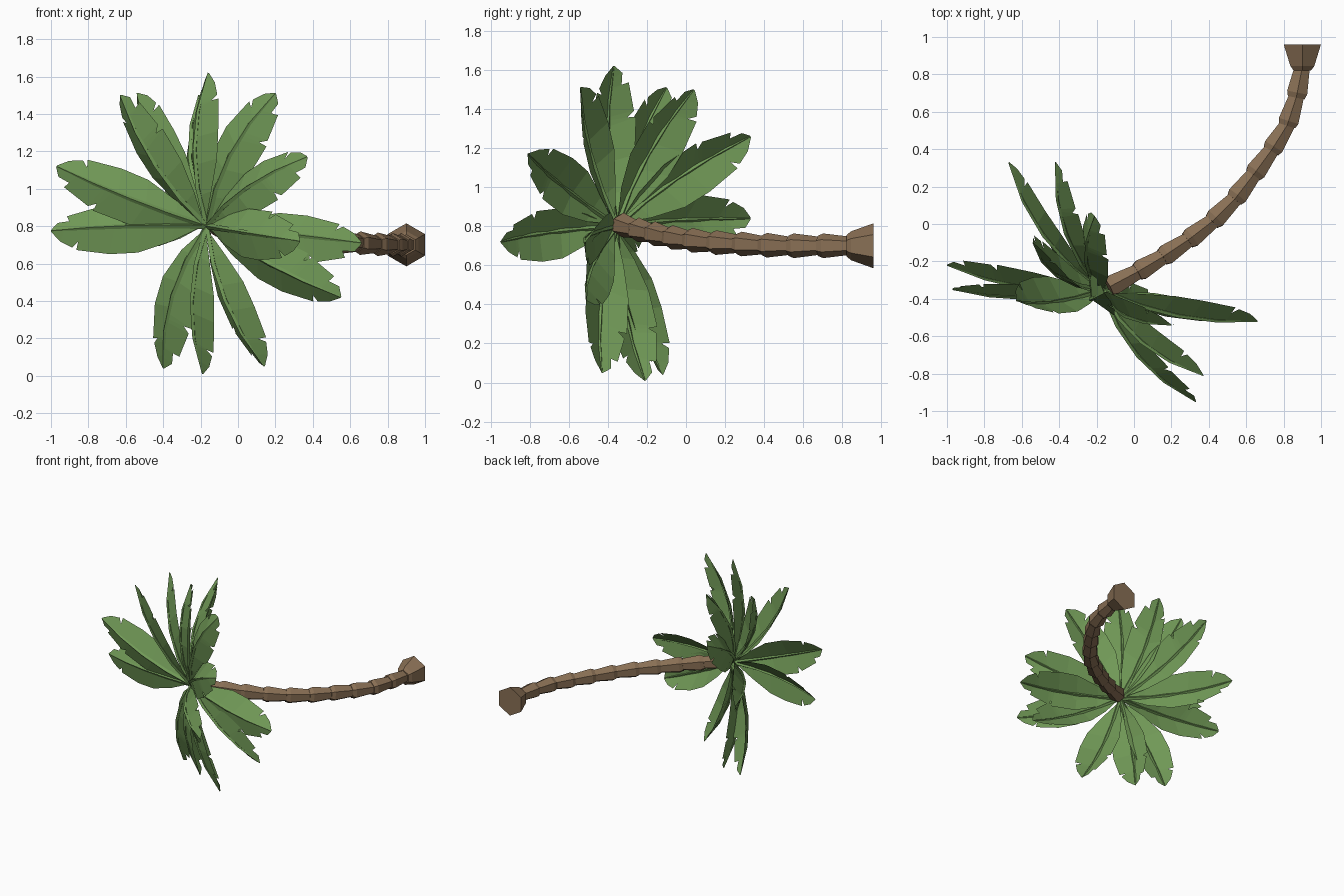
import bpy, bmesh, math, random
from mathutils import Vector as V, Matrix

if "Cube" in bpy.data.objects:
    bpy.data.objects.remove(bpy.data.objects["Cube"])

random.seed(4)


def material(name, col):
    m = bpy.data.materials.new(name)
    m.diffuse_color = (*col, 1)
    m.use_nodes = True
    m.node_tree.nodes["Principled BSDF"].inputs["Base Color"].default_value = m.diffuse_color
    return m


BARK = material("bark brown", (0.25, 0.16, 0.09))
LEAF = material("leaf green", (0.165, 0.32, 0.095))


def finish(bm, name, mat):
    me = bpy.data.meshes.new(name)
    bm.to_mesh(me)
    bm.free()
    me.materials.append(mat)
    ob = bpy.data.objects.new(name, me)
    bpy.context.collection.objects.link(ob)
    return ob


def tube(bm, rings, sides, up):
    """Loft polygon rings given as (centre, direction, radius), closed at both ends."""
    loops = []
    for c, d, r in rings:
        u = d.cross(up).normalized()
        v = u.cross(d).normalized()
        loops.append([bm.verts.new(c + r * (math.sin(2 * math.pi * k / sides) * u
                                            + math.cos(2 * math.pi * k / sides) * v))
                      for k in range(sides)])
    for a, b in zip(loops, loops[1:]):
        for k in range(sides):
            j = (k + 1) % sides
            bm.faces.new((a[k], a[j], b[j], b[k]))
    bm.faces.new(loops[0][::-1])
    bm.faces.new(loops[-1])
    bmesh.ops.recalc_face_normals(bm, faces=bm.faces[:])


Z = V((0, 0, 1))

# flared hexagonal foot
bm = bmesh.new()
D = V((0, -1, 0))
tube(bm, [(V((0.9, 0.96, 0.70)), D, 0.115), (V((0.9, 0.845, 0.70)), D, 0.074),
          (V((0.9, 0.822, 0.70)), D, 0.055)], 6, Z)
finish(bm, "trunk_foot", BARK)

# trunk: one flaring segment between each pair of path points
path = [V(p) for p in [
    (0.90, 0.84, 0.70), (0.868, 0.68, 0.70), (0.82, 0.53, 0.70), (0.735, 0.395, 0.703),
    (0.64, 0.265, 0.71), (0.54, 0.135, 0.717), (0.42, 0.015, 0.73), (0.29, -0.085, 0.745),
    (0.155, -0.175, 0.765), (0.02, -0.255, 0.785), (-0.13, -0.335, 0.81)]]
bm = bmesh.new()
for a, b in zip(path, path[1:]):
    d = (b - a).normalized()
    tube(bm, [(a - d * 0.015, d, 0.045), (a.lerp(b, 0.86), d, 0.063), (b + d * 0.005, d, 0.052)], 6, Z)
finish(bm, "trunk_segments", BARK)

# fronds: arched rib with two drooping, notched blades; tip position and roll in degrees
CROWN = V((-0.165, -0.355, 0.80))
AXIS = V((-0.85, -0.5, 0.13)).normalized()
TIPS = [(-1.0, -0.22, 0.775, 0), (-0.97, -0.35, 1.12, 24), (-0.63, -0.41, 1.50, 8),
        (-0.54, -0.10, 1.51, 0), (-0.16, -0.37, 1.62, 0), (0.20, -0.54, 1.51, 28),
        (0.37, -0.81, 1.17, 0), (-0.21, 0.04, 1.50, 0), (0.66, -0.52, 0.71, -14),
        (0.33, -0.95, 0.72, 0), (0.55, -0.51, 0.42, 0), (0.14, -0.43, 0.05, 0),
        (-0.19, -0.21, 0.01, 0), (-0.40, -0.12, 0.04, -26), (-0.67, 0.33, 0.84, 0),
        (-0.42, 0.33, 1.26, 0)]
# blade rows: position along rib, position of outer edge, half width
BLADES = [
    [(0.04, 0.05, 0.012), (0.2, 0.22, 0.085), (0.4, 0.44, 0.14), (0.62, 0.69, 0.145),
     (0.66, 0.685, 0.10), (0.68, 0.73, 0.132), (0.84, 0.91, 0.09), (0.86, 0.89, 0.055),
     (0.92, 0.965, 0.05), (1, 1, 0.006)],
    [(0.04, 0.05, 0.012), (0.2, 0.22, 0.085), (0.4, 0.44, 0.145), (0.58, 0.63, 0.148),
     (0.78, 0.85, 0.115), (0.80, 0.83, 0.07), (0.82, 0.875, 0.10), (0.91, 0.95, 0.062),
     (1, 1, 0.006)]]
FOLD = math.radians(24)


def frond(i, tip, roll):
    d = (tip - CROWN).normalized()
    bend = AXIS - d * AXIS.dot(d)
    ctrl = (CROWN + tip) / 2 + bend * 0.16
    up = Matrix.Rotation(math.radians(roll), 3, d) @ bend.normalized()

    def at(t):
        p = CROWN * (1 - t) ** 2 + ctrl * 2 * t * (1 - t) + tip * t * t
        return p, ((ctrl - CROWN) * (1 - t) + (tip - ctrl) * t).normalized()

    bm = bmesh.new()
    tube(bm, [(*at(t), r) for t, r in
              ((0, 0.016), (0.25, 0.015), (0.5, 0.013), (0.75, 0.010), (1, 0.003))], 4, up)
    flip = random.choice((0, 1))
    for k, s in enumerate((1, -1)):
        rows = []
        for t, te, w in BLADES[k ^ flip]:
            p = at(t)[0]
            e, tan = at(te)
            side = tan.cross(up).normalized()
            n = side.cross(tan).normalized()
            e = e + side * s * w * math.cos(FOLD) - n * w * math.sin(FOLD)
            rows.append((bm.verts.new(p), bm.verts.new(e)))
        for a, b in zip(rows, rows[1:]):
            quad = (a[0], a[1], b[1], b[0])
            bm.faces.new(quad if s > 0 else quad[::-1])
    finish(bm, f"frond_{i + 1}", LEAF)


for i, (x, y, z, roll) in enumerate(TIPS):
    frond(i, V((x, y, z)), roll)
